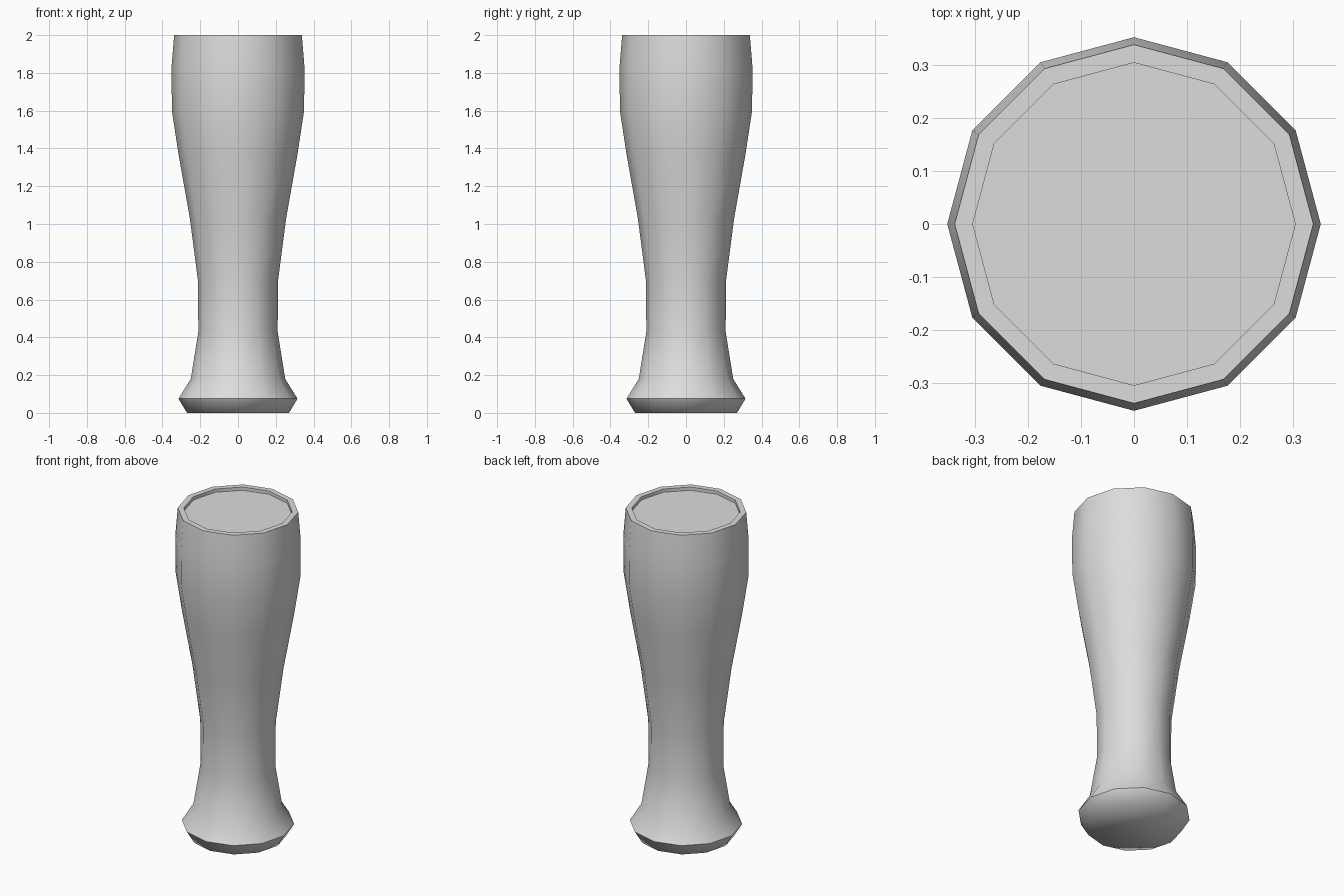
import bpy, bmesh, math

if "Cube" in bpy.data.objects:
    bpy.data.objects.remove(bpy.data.objects["Cube"])

SIDES = 12

# Single flat colour
grey = bpy.data.materials.new("light_grey")
grey.diffuse_color = (0.72, 0.72, 0.72, 1)
grey.use_nodes = True
grey.node_tree.nodes["Principled BSDF"].inputs["Base Color"].default_value = grey.diffuse_color


def ring(bm, r, z):
    return [bm.verts.new((r * math.cos(2 * math.pi * i / SIDES),
                          r * math.sin(2 * math.pi * i / SIDES), z))
            for i in range(SIDES)]


# Tall glass profile (radius, height, sharp): foot, waist, bulb, rim, recessed fill
profile = [
    (0.27, 0.0, False), (0.315, 0.075, True), (0.25, 0.18, False),
    (0.21, 0.43, False), (0.212, 0.70, False), (0.255, 1.03, False),
    (0.315, 1.37, False), (0.35, 1.60, False), (0.352, 1.83, False),
    (0.338, 2.0, True), (0.304, 2.0, True), (0.304, 1.98, True),
]

bm = bmesh.new()
rings = [ring(bm, r, z) for r, z, _ in profile]
for a, b in zip(rings, rings[1:]):
    for i in range(SIDES):
        j = (i + 1) % SIDES
        bm.faces.new((a[i], a[j], b[j], b[i]))

# Closed bottom and flat liquid surface
bm.faces.new(list(reversed(rings[0])))
bm.faces.new(rings[-1])

for f in bm.faces:
    f.smooth = True

# Crisp foot edge and rim edges
for row, (_, _, sharp) in zip(rings, profile):
    if sharp:
        for i in range(SIDES):
            bm.edges.get((row[i], row[(i + 1) % SIDES])).smooth = False

mesh = bpy.data.meshes.new("tall_glass")
bm.to_mesh(mesh)
bm.free()
mesh.materials.append(grey)
glass = bpy.data.objects.new("tall_glass", mesh)
bpy.context.collection.objects.link(glass)
